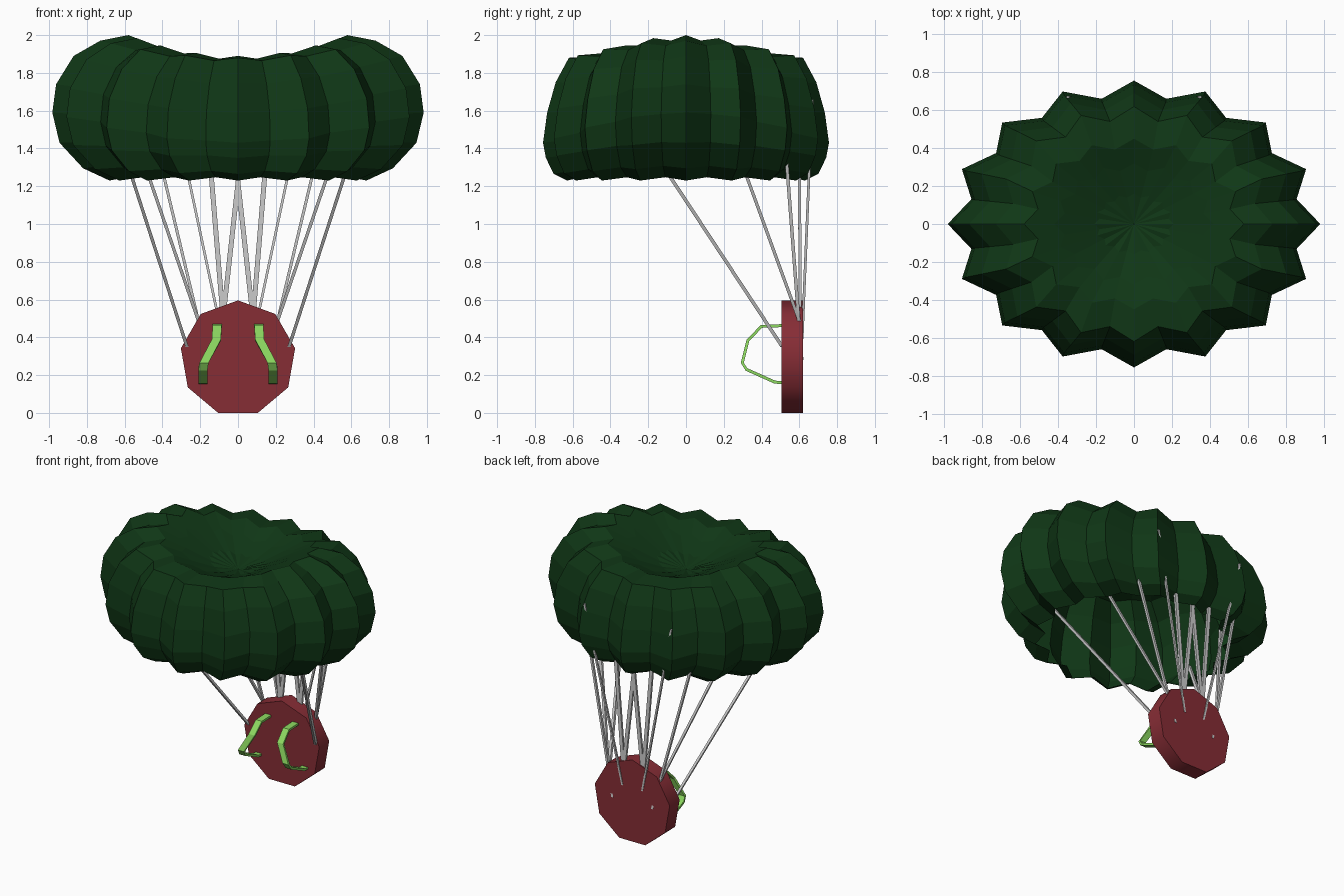
import bpy, math
from mathutils import Vector

if "Cube" in bpy.data.objects:
    bpy.data.objects.remove(bpy.data.objects["Cube"])


def material(name, rgb):
    m = bpy.data.materials.new(name)
    m.diffuse_color = (*rgb, 1)
    m.use_nodes = True
    m.node_tree.nodes["Principled BSDF"].inputs["Base Color"].default_value = m.diffuse_color
    return m


def make(name, verts, faces, mat=None):
    me = bpy.data.meshes.new(name)
    me.from_pydata(verts, [], faces)
    me.update()
    ob = bpy.data.objects.new(name, me)
    bpy.context.collection.objects.link(ob)
    if mat:
        me.materials.append(mat)
    return ob


green = material("canopy_green", (0.005, 0.038, 0.008))
red = material("pack_red", (0.24, 0.026, 0.036))
lime = material("strap_lime", (0.26, 0.68, 0.115))

# Canopy: pleated oval shell, each ring = (x radius, z at the sides, y radius, z at front/back)
rings = [(.68, 1.23, .63, 1.23), (.82, 1.295, .70, 1.265), (.945, 1.43, .742, 1.35),
         (.983, 1.59, .757, 1.43), (.963, 1.74, .735, 1.59), (.87, 1.89, .69, 1.75),
         (.73, 1.97, .62, 1.88), (.58, 2.0, .45, 1.89), (.42, 1.935, .32, 1.835),
         (.21, 1.825, .16, 1.785)]
N = 32
verts, faces = [], []
for rx, zx, ry, zy in rings:
    for i in range(N):
        a = math.tau * i / N
        c, s = math.cos(a), math.sin(a)
        f, zf = (0.89, 0.945) if i % 2 else (1, 1)
        z = zx * c * c + zy * s * s
        verts.append((rx * c * f, ry * s * f, 1.55 + (z - 1.55) * zf))
for k in range(len(rings) - 1):
    for i in range(N):
        j = (i + 1) % N
        faces.append((k * N + i, k * N + j, (k + 1) * N + j, (k + 1) * N + i))
verts.append((0, 0, 1.75))
last = (len(rings) - 1) * N
faces += [(last + i, last + (i + 1) % N, len(verts) - 1) for i in range(N)]
make("canopy", verts, faces, green)

# Pack: nine-sided disc standing upright behind the centre
bpy.ops.mesh.primitive_cylinder_add(vertices=9, radius=0.307, depth=0.115)
pack = bpy.context.object
pack.name = "pack"
r, cz = 0.307, 0.2885
for n, v in enumerate(pack.data.vertices):
    a = math.pi / 2 + math.tau * (n // 2) / 9
    y = 0.505 if n % 2 else 0.62
    v.co = (r * math.cos(a), y, cz + r * math.sin(a))
pack.data.update()
pack.data.materials.append(red)


# Shoulder straps: flat ribbons swept along a bent path
path = [(.11, .51, .462), (.11, .40, .458), (.115, .328, .385), (.18, .298, .265),
        (.186, .32, .23), (.186, .47, .163), (.186, .51, .16)]


def strap(name, side):
    pts = [Vector((x * side, y, z)) for x, y, z in path]
    vs, fs = [], []
    for i, p in enumerate(pts):
        t = pts[min(i + 1, len(pts) - 1)] - pts[max(i - 1, 0)]
        n = Vector((0, t.z, -t.y)).normalized() * 0.008
        w = Vector((0.024, 0, 0))
        vs += [p - w - n, p + w - n, p + w + n, p - w + n]
    for i in range(len(pts) - 1):
        for e in range(4):
            a, b = i * 4 + e, i * 4 + (e + 1) % 4
            fs.append((a, b, b + 4, a + 4))
    return make(name, vs, fs, lime)


# Suspension lines: four-sided rods between the pack and the canopy
def line(name, start, end, wx, wy):
    vs = [(p[0] + dx * wx, p[1] + dy * wy, p[2]) for p in (start, end)
          for dx, dy in ((-1, -1), (1, -1), (1, 1), (-1, 1))]
    fs = [(3, 2, 1, 0), (4, 5, 6, 7)]
    fs += [(e, (e + 1) % 4, (e + 1) % 4 + 4, e + 4) for e in range(4)]
    return make(name, vs, fs)


lines = [("front_line", (.27, .51, .35), (.585, -.13, 1.32), .009, .011),
         ("middle_line", (.20, .61, .46), (.53, .26, 1.42), .009, .009),
         ("side_line", (.16, .613, .28), (.435, .525, 1.43), .008, .009),
         ("rear_line", (.08, .615, .39), (.35, .668, 1.66), .007, .007),
         ("inner_line", (.075, .605, .45), (.155, .60, 1.42), .013, .008),
         ("centre_line", (.085, .605, .45), (-.02, .60, 1.40), .013, .008)]
for side, tag in ((1, "right"), (-1, "left")):
    strap("strap_" + tag, side)
    for name, s, e, wx, wy in lines:
        line(name + "_" + tag, (s[0] * side, *s[1:]), (e[0] * side, *e[1:]), wx, wy)

# Consistent outward faces
for ob in bpy.context.scene.objects:
    bpy.context.view_layer.objects.active = ob
    bpy.ops.object.mode_set(mode='EDIT')
    bpy.ops.mesh.select_all(action='SELECT')
    bpy.ops.mesh.normals_make_consistent(inside=False)
    bpy.ops.object.mode_set(mode='OBJECT')

# Rounded shading on the pack's rim
bpy.ops.object.select_all(action='DESELECT')
pack.select_set(True)
bpy.context.view_layer.objects.active = pack
bpy.ops.object.shade_smooth_by_angle(angle=math.radians(50))
